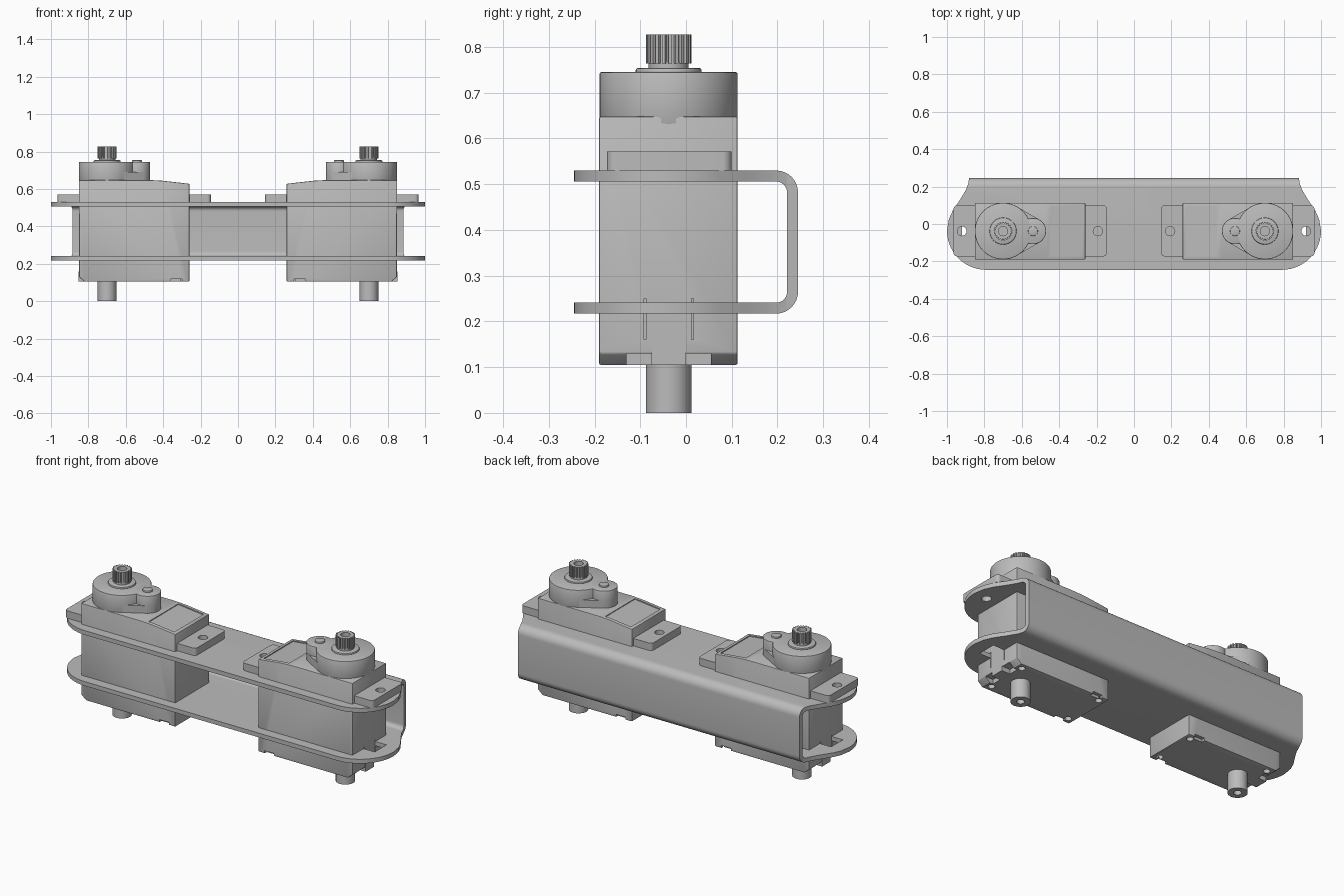
import bpy, bmesh, math
from mathutils import Vector

if "Cube" in bpy.data.objects:
    bpy.data.objects.remove(bpy.data.objects["Cube"], do_unlink=True)

grey = bpy.data.materials.new("plain_grey")
grey.use_nodes = True
grey.diffuse_color = (0.5, 0.5, 0.5, 1)
grey.node_tree.nodes["Principled BSDF"].inputs["Base Color"].default_value = (0.5, 0.5, 0.5, 1)

CY = -0.038      # centre line of the motors
SHAFT_X = 0.70
PIN_X = 0.54


def prism(name, pts, a, b, axis="z", s=1):
    """Extrude a 2D outline from a to b along an axis; s = -1 mirrors it in x."""
    place = {"z": lambda u, v, d: (s * u, v, d),
             "y": lambda u, v, d: (s * u, d, v),
             "x": lambda u, v, d: (s * d, u, v)}[axis]
    bm = bmesh.new()
    low = [bm.verts.new(place(u, v, a)) for u, v in pts]
    top = [bm.verts.new(place(u, v, b)) for u, v in pts]
    bm.faces.new(low)
    bm.faces.new(top)
    n = len(pts)
    for i in range(n):
        j = (i + 1) % n
        bm.faces.new((low[i], low[j], top[j], top[i]))
    bmesh.ops.recalc_face_normals(bm, faces=bm.faces)
    me = bpy.data.meshes.new(name)
    bm.to_mesh(me)
    bm.free()
    me.materials.append(grey)
    ob = bpy.data.objects.new(name, me)
    bpy.context.collection.objects.link(ob)
    return ob


def arc(cx, cy, r, start, end, n=8):
    angles = [math.radians(start + (end - start) * i / n) for i in range(n + 1)]
    return [(cx + r * math.cos(t), cy + r * math.sin(t)) for t in angles]


def circle(cx, cy, r, n=40):
    return arc(cx, cy, r, 0, 360, n)[:-1]


def rect(x0, x1, y0, y1):
    return [(x0, y0), (x1, y0), (x1, y1), (x0, y1)]


def round_rect(x0, x1, y0, y1, r):
    return (arc(x1 - r, y1 - r, r, 0, 90) + arc(x0 + r, y1 - r, r, 90, 180)
            + arc(x0 + r, y0 + r, r, 180, 270) + arc(x1 - r, y0 + r, r, 270, 360))


def apply(ob, kind, **settings):
    mod = ob.modifiers.new(kind, kind)
    for key, value in settings.items():
        setattr(mod, key, value)
    bpy.context.view_layer.objects.active = ob
    bpy.ops.object.modifier_apply(modifier=mod.name)


def boolean(ob, cutter, operation="DIFFERENCE"):
    cutter.hide_render = True
    apply(ob, "BOOLEAN", operation=operation, solver="EXACT", object=cutter)
    bpy.data.objects.remove(cutter, do_unlink=True)


def bevel(ob, width):
    apply(ob, "BEVEL", width=width, segments=2, limit_method="ANGLE", angle_limit=math.radians(50))


# Bent channel bracket: U profile trimmed to the plan outline
BACK, Z0, Z1, T, R = 0.245, 0.217, 0.53, 0.024, 0.048
outer = arc(BACK - R, Z0 + R, R, -90, 0) + arc(BACK - R, Z1 - R, R, 0, 90)
inner = (arc(BACK - R, Z1 - R, R - T, 90, 0) + arc(BACK - R, Z0 + R, R - T, 0, -90))
profile = ([(-BACK, Z0)] + outer + [(-BACK, Z1), (-BACK, Z1 - T)] + inner + [(-BACK, Z0 + T)])
bracket = prism("channel_bracket", profile, -1.1, 1.1, "x")
half = (arc(0.79, -0.035, 0.21, -90, 0, 14)
        + [(0.99, 0.025), (0.97, 0.07), (0.93, 0.13), (0.9, 0.18), (0.885, 0.22), (0.875, 0.3)])
outline = half + [(-x, y) for x, y in reversed(half)]
boolean(bracket, prism("outline_cutter", outline, 0, 1), "INTERSECT")

for s, side in ((1, "left"), (-1, "right")):
    # Cable notch in the lower plate, screw holes in the upper plate
    boolean(bracket, prism("cutter", rect(0.8, 0.92, -0.09, 0.015), 0.2, 0.3, "z", s))
    for x in (0.92, 0.193):
        boolean(bracket, prism("cutter", circle(x, CY, 0.025, 24), 0.45, 0.6, "z", s))

    # Motor case with a sloping top
    case_profile = [(0.82, 0.105), (0.85, 0.13), (0.85, 0.648), (0.47, 0.648), (0.4, 0.644),
                    (0.26, 0.628), (0.26, 0.105)]
    case = prism(side + "_motor_case", case_profile, -0.19, 0.113, "y", s)
    bevel(case, 0.004)
    # End recesses around the cable exit, thin slits and side notches
    cutters = [(rect(0.8, 0.9, -0.13, -0.075), 0.05, 0.13), (rect(0.8, 0.9, 0, 0.055), 0.05, 0.13),
               (rect(0.843, 0.9, -0.092, -0.088), 0.16, 0.25),
               (rect(0.843, 0.9, 0.012, 0.016), 0.16, 0.25)]
    for y in (-0.19, 0.113):
        cutters.append((rect(0.3, 0.36, y - 0.02, y + 0.02), 0.05, 0.12))
        for x in (0.295, 0.79):
            inward = 0.035 if y < 0 else -0.035
            cutters.append((circle(x, y + inward, 0.018, 20), 0.05, 0.125))
    for pts, a, b in cutters:
        boolean(case, prism("cutter", pts, a, b, "z", s))
    # Shallow label recess in the slope
    label = [(0.44, 0.642), (0.28, 0.625), (0.28, 0.7), (0.44, 0.7)]
    boolean(case, prism("cutter", label, -0.17, 0.093, "y", s))
    prism(side + "_cable_exit", rect(0.8, 0.853, -0.075, 0), 0.105, 0.16, "z", s)

    # Mounting flange
    flange = prism(side + "_mounting_flange", round_rect(0.145, 0.965, -0.173, 0.1, 0.02),
                   0.53, 0.572, "z", s)
    for x in (0.92, 0.193):
        boolean(flange, prism("cutter", circle(x, CY, 0.025, 24), 0.45, 0.6, "z", s))

    # Gear housing: two round towers joined by a lower tangent web
    tower = prism(side + "_gear_tower", circle(SHAFT_X, CY, 0.151, 64), 0.63, 0.745, "z", s)
    lobe = prism(side + "_pin_tower", circle(PIN_X, CY, 0.07), 0.63, 0.745, "z", s)
    bevel(tower, 0.004)
    bevel(lobe, 0.004)
    lean = math.degrees(math.acos((0.15 - 0.07) / (SHAFT_X - PIN_X)))
    web = arc(SHAFT_X, CY, 0.15, lean - 180, 180 - lean, 30) + arc(PIN_X, CY, 0.07, 180 - lean, 180 + lean, 14)
    prism(side + "_gear_web", web, 0.63, 0.69, "z", s)
    pin = prism(side + "_gear_pin", circle(PIN_X, CY, 0.026, 24), 0.74, 0.754, "z", s)
    bevel(pin, 0.003)

    # Output shaft with collar and toothed spline
    collar = prism(side + "_shaft_collar", circle(SHAFT_X, CY, 0.072), 0.74, 0.754, "z", s)
    bevel(collar, 0.005)
    prism(side + "_shaft_neck", circle(SHAFT_X, CY, 0.044), 0.75, 0.768, "z", s)
    teeth = []
    for i in range(21):
        for part, r in ((0, 0.05), (0.5, 0.05), (0.6, 0.043), (0.9, 0.043)):
            t = math.tau * (i + part) / 21
            teeth.append((SHAFT_X + r * math.cos(t), CY + r * math.sin(t)))
    spline = prism(side + "_shaft_spline", teeth, 0.764, 0.827, "z", s)
    boolean(spline, prism("cutter", circle(SHAFT_X, CY, 0.025, 24), 0.79, 0.9, "z", s))

    # Rear pivot post with a socket
    post = prism(side + "_pivot_post", circle(SHAFT_X, CY, 0.05), 0, 0.11, "z", s)
    boolean(post, prism("cutter", circle(SHAFT_X, CY, 0.02, 20), -0.1, 0.04, "z", s))

# Smooth the round walls, keep hard edges
bpy.ops.object.select_all(action="DESELECT")
for ob in bpy.context.collection.objects:
    if ob.type == "MESH" and grey.name in ob.data.materials:
        ob.select_set(True)
        bpy.context.view_layer.objects.active = ob
bpy.ops.object.shade_smooth_by_angle(angle=math.radians(30))
